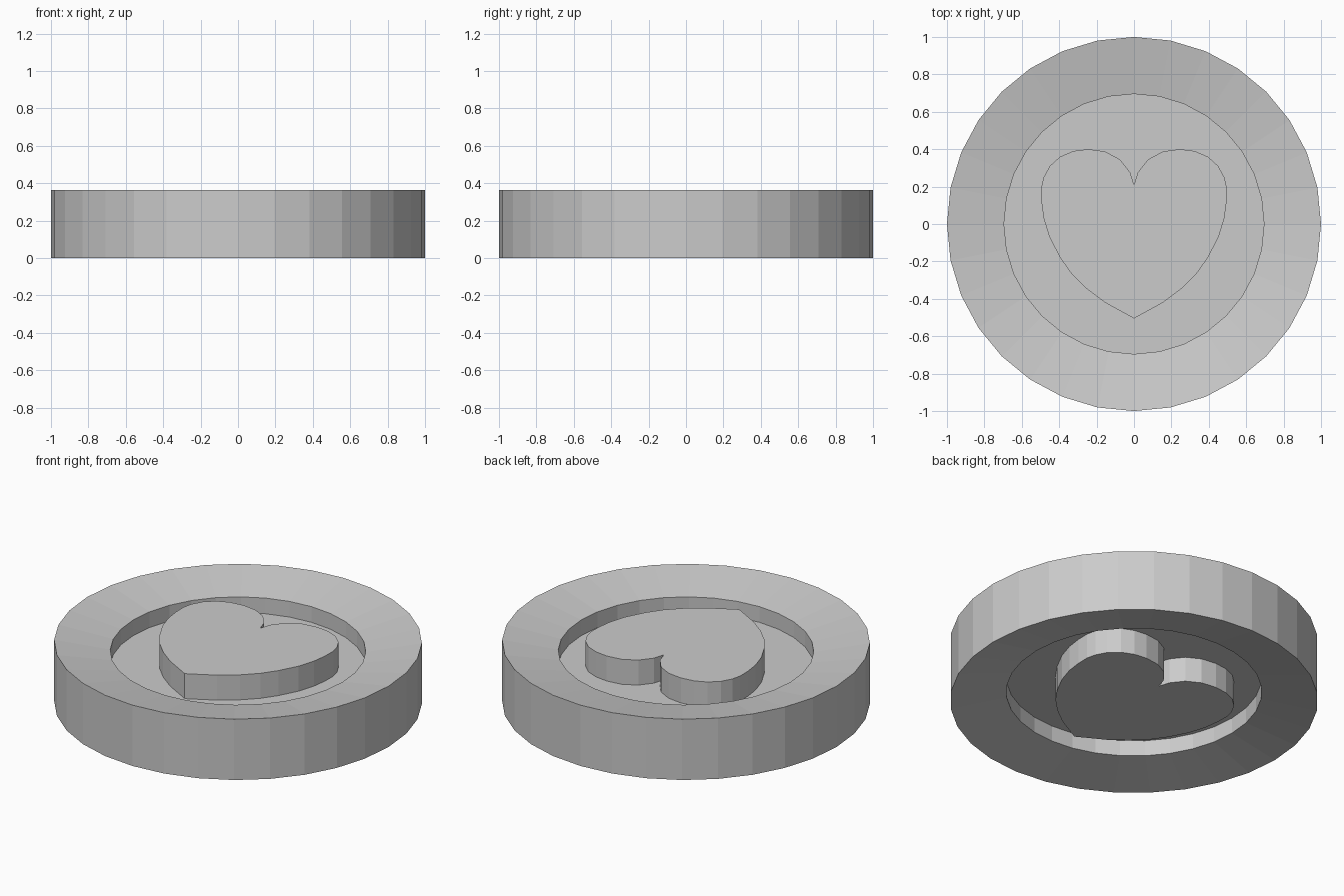
import bpy
import bmesh
from math import tau
from mathutils import Vector

if "Cube" in bpy.data.objects:
    bpy.data.objects.remove(bpy.data.objects["Cube"], do_unlink=True)

HEIGHT = 0.365

grey = bpy.data.materials.new("light_grey")
grey.use_nodes = True
grey.diffuse_color = (0.6, 0.6, 0.6, 1)
grey.node_tree.nodes["Principled BSDF"].inputs["Base Color"].default_value = (0.6, 0.6, 0.6, 1)


def finish(name, bm):
    bmesh.ops.recalc_face_normals(bm, faces=bm.faces)
    mesh = bpy.data.meshes.new(name)
    bm.to_mesh(mesh)
    bm.free()
    mesh.materials.append(grey)
    obj = bpy.data.objects.new(name, mesh)
    bpy.context.collection.objects.link(obj)
    return obj


def lathe(name, profile, sides):
    bm = bmesh.new()
    verts = [bm.verts.new((r, 0, z)) for r, z in profile]
    edges = [bm.edges.new(pair) for pair in zip(verts, verts[1:])]
    bmesh.ops.spin(bm, geom=verts + edges, cent=(0, 0, 0), axis=(0, 0, 1),
                   angle=tau, steps=sides, use_merge=True)
    bmesh.ops.remove_doubles(bm, verts=bm.verts, dist=0.0001)
    return finish(name, bm)


def prism(name, outline, height):
    bm = bmesh.new()
    base = bm.faces.new([bm.verts.new((x, y, 0)) for x, y in outline])
    top = bmesh.ops.extrude_face_region(bm, geom=[base], use_keep_orig=True)
    bmesh.ops.translate(bm, vec=Vector((0, 0, height)),
                        verts=[v for v in top["geom"] if isinstance(v, bmesh.types.BMVert)])
    return finish(name, bm)


# Round token body: sloping rims and a recessed floor, the same on both sides
half = [(0, 0.15), (0.695, 0.15), (0.695, 0.056), (1, 0)]
lathe("token_body", half + [(r, HEIGHT - z) for r, z in reversed(half)], 32)

# Raised heart passing through the token, mirrored across x
lobe = [(0.02, 0.275), (0.075, 0.345), (0.155, 0.388), (0.246, 0.4),
        (0.325, 0.39), (0.395, 0.36), (0.45, 0.31), (0.483, 0.25),
        (0.496, 0.195), (0.495, 0.12), (0.483, 0.03), (0.452, -0.07),
        (0.395, -0.18), (0.335, -0.265), (0.255, -0.345), (0.155, -0.42)]
heart = [(0, 0.21)] + lobe + [(0, -0.505)] + [(-x, y) for x, y in reversed(lobe)]
prism("heart", heart, HEIGHT)
